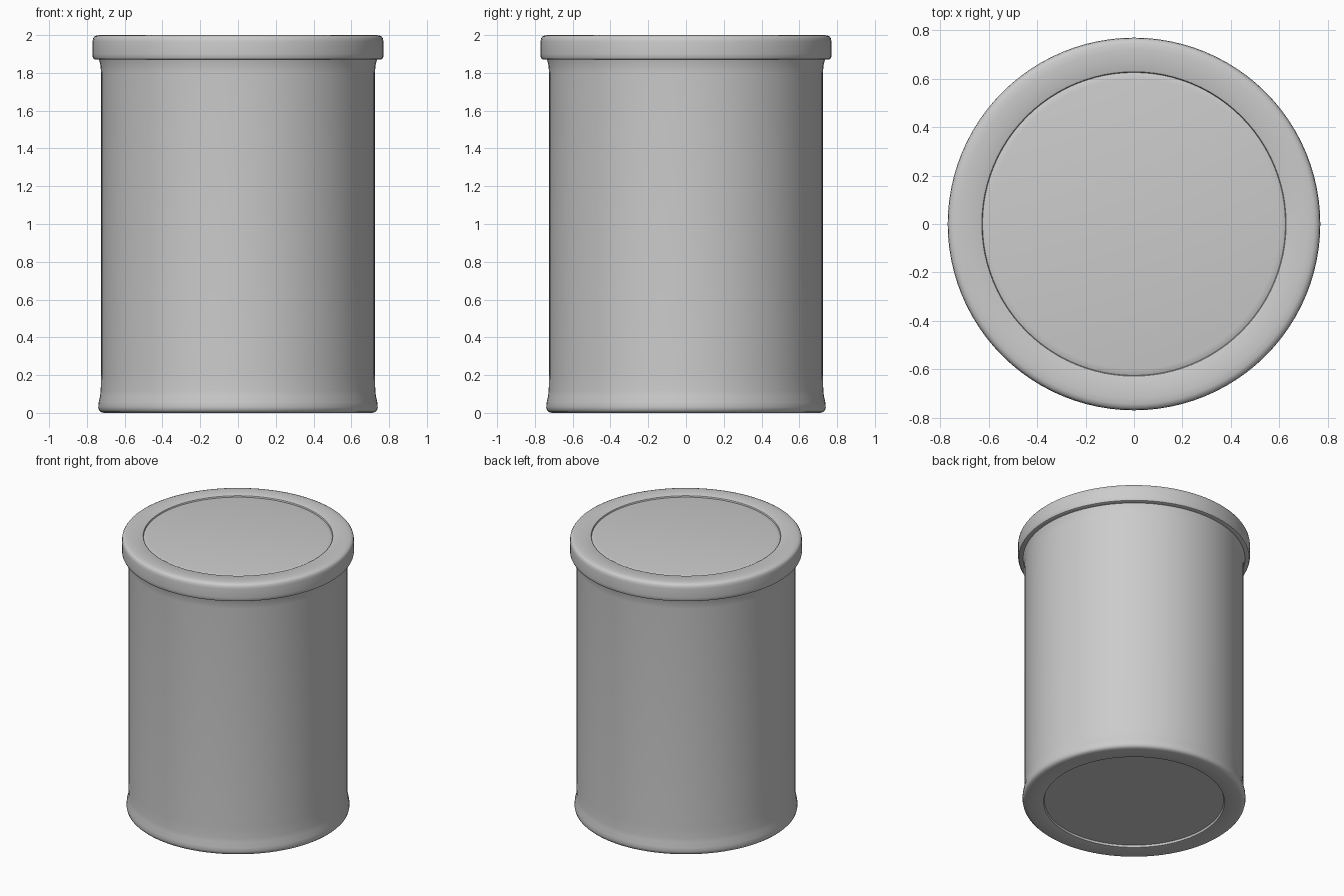
import bpy, bmesh, math

if "Cube" in bpy.data.objects:
    bpy.data.objects.remove(bpy.data.objects["Cube"])

SIDES = 96

def lathe(name, profile):
    """Spin a (radius, height) profile around z; radius 0 closes with a pole."""
    bm = bmesh.new()
    rings = []
    for r, z in profile:
        if r == 0:
            rings.append([bm.verts.new((0, 0, z))] * SIDES)
        else:
            rings.append([bm.verts.new((r * math.cos(2 * math.pi * i / SIDES),
                                        r * math.sin(2 * math.pi * i / SIDES), z))
                          for i in range(SIDES)])
    for a, b in zip(rings, rings[1:]):
        for i in range(SIDES):
            j = (i + 1) % SIDES
            quad = list(dict.fromkeys((a[i], a[j], b[j], b[i])))
            bm.faces.new(quad)
    bmesh.ops.recalc_face_normals(bm, faces=bm.faces)
    me = bpy.data.meshes.new(name)
    bm.to_mesh(me)
    bm.free()
    ob = bpy.data.objects.new(name, me)
    bpy.context.collection.objects.link(ob)
    bpy.ops.object.select_all(action='DESELECT')
    ob.select_set(True)
    bpy.context.view_layer.objects.active = ob
    bpy.ops.object.shade_smooth_by_angle(angle=math.radians(35))
    return ob

# Body: slightly recessed base, flared foot, straight wall, small flare under the lid
lathe("canister_body", [
    (0, 0.017), (0.595, 0.017), (0.6, 0.003), (0.61, 0), (0.71, 0),
    (0.727, 0.005), (0.736, 0.014), (0.74, 0.03), (0.738, 0.055), (0.73, 0.09),
    (0.727, 0.12), (0.725, 0.2), (0.725, 1.8), (0.728, 1.84), (0.736, 1.87)])

# Lid: rounded overhanging rim with a fine step around the flat top panel
lathe("lid", [
    (0.736, 1.87), (0.755, 1.87), (0.764, 1.874), (0.769, 1.885), (0.77, 1.9),
    (0.77, 1.965), (0.767, 1.983), (0.76, 1.993), (0.745, 1.999), (0.72, 2.0),
    (0.635, 2.0), (0.629, 1.997), (0.626, 1.988), (0.622, 1.99), (0.6, 1.994),
    (0, 1.994)])
